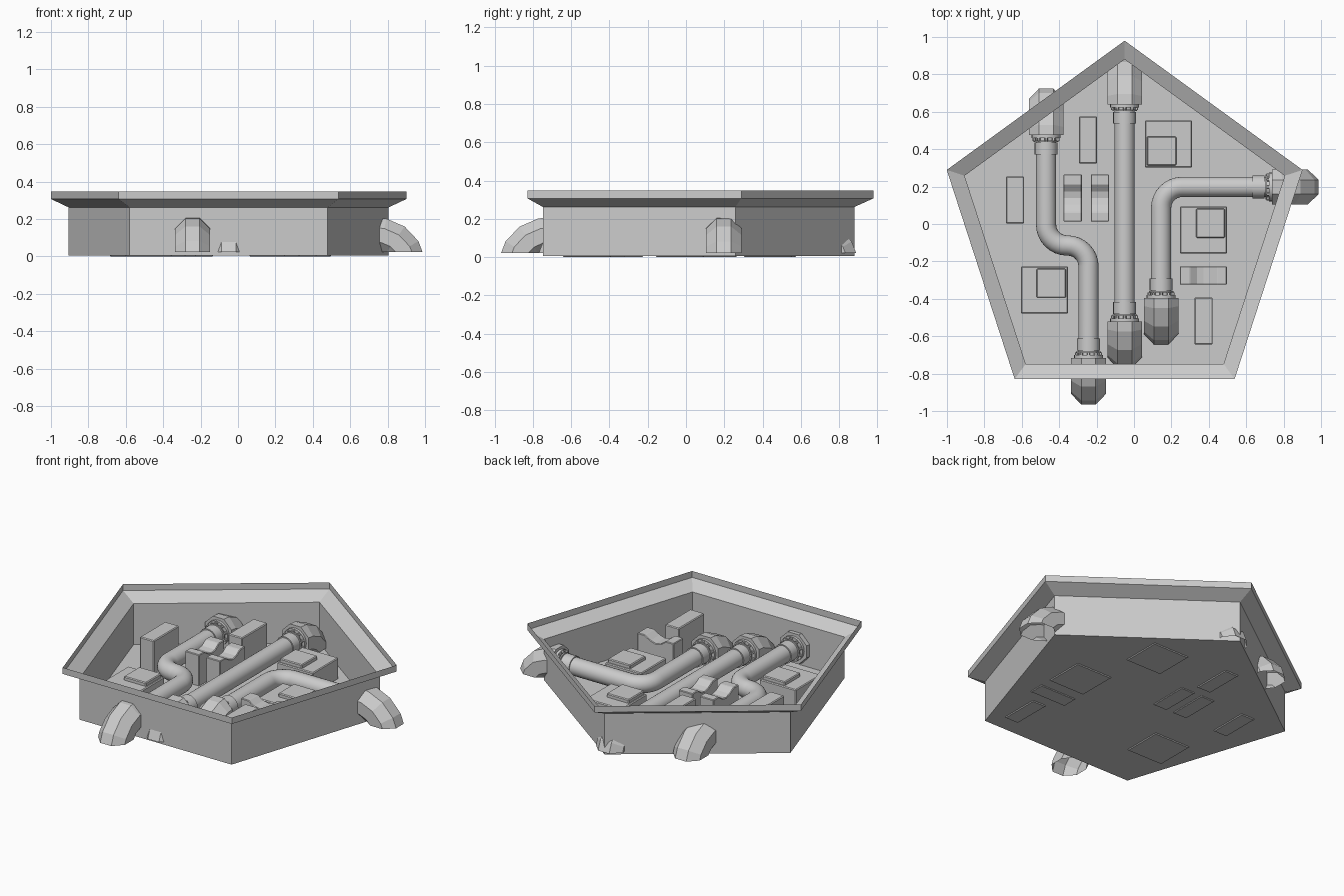
import bpy, bmesh
from math import sin, cos, pi, radians
from mathutils import Vector, Matrix

if "Cube" in bpy.data.objects:
    bpy.data.objects.remove(bpy.data.objects["Cube"])

Z = Vector((0, 0, 1))
PIPE_Z = 0.115
CX, CY = -0.05, -0.02


def finish(bm, name, smooth=False, bevel=0):
    bmesh.ops.recalc_face_normals(bm, faces=bm.faces)
    me = bpy.data.meshes.new(name)
    bm.to_mesh(me)
    bm.free()
    ob = bpy.data.objects.new(name, me)
    bpy.context.collection.objects.link(ob)
    if smooth:
        bpy.ops.object.select_all(action='DESELECT')
        ob.select_set(True)
        bpy.context.view_layer.objects.active = ob
        bpy.ops.object.shade_smooth_by_angle(angle=radians(40))
    if bevel:
        m = ob.modifiers.new("edge_bevel", 'BEVEL')
        m.width, m.segments = bevel, 1
    return ob


def bridge(bm, rings):
    for a, b in zip(rings, rings[1:]):
        n = len(a)
        for i in range(n):
            bm.faces.new((a[i], a[(i + 1) % n], b[(i + 1) % n], b[i]))


def sweep(bm, path, normal, r, n, phase=0.0):
    """path: (position, tangent) pairs lying in the plane of 'normal'."""
    rings = []
    for p, t in path:
        side = normal.cross(t).normalized()
        angs = [phase + 2 * pi * i / n for i in range(n)]
        rings.append([bm.verts.new(p + (side * cos(a) + normal * sin(a)) * r) for a in angs])
    bridge(bm, rings)
    return rings


def cylinder(bm, p, d, start, end, r, n=24):
    rings = sweep(bm, [(p + d * start, d), (p + d * end, d)], Z, r, n)
    for ring in rings:
        bm.faces.new(ring)


# Five-sided tray with flared rim, a thin sheet
bm = bmesh.new()
rings = []
for r, z in [(0.9, 0.005), (0.9, 0.262), (1.0, 0.307), (1.0, 0.347)]:
    rings.append([bm.verts.new((CX + r * cos(pi / 2 + 2 * pi * i / 5),
                                CY + r * sin(pi / 2 + 2 * pi * i / 5), z)) for i in range(5)])
bridge(bm, rings)
bm.faces.new(rings[0])
finish(bm, "pentagon_tray")


# Elbow housing (octagonal, bending down into the floor) with flange, bolts and collar
def pipe_end(name, x, y, dx, dy):
    p, d = Vector((x, y, PIPE_Z)), Vector((dx, dy, 0))
    bend = 0.174
    path = []
    for deg in (0, 12, 35, 58, 80, 90):
        a = radians(deg)
        path.append((p + d * bend * sin(a) + Z * bend * (cos(a) - 1), d * cos(a) - Z * sin(a)))
    bm = bmesh.new()
    rings = sweep(bm, path, d.cross(Z), 0.0925 / cos(pi / 8), 8, pi / 8)
    bm.faces.new(rings[0])
    bmesh.ops.bisect_plane(bm, geom=bm.verts[:] + bm.edges[:] + bm.faces[:],
                           plane_co=(0, 0, 0.022), plane_no=(0, 0, 1), clear_inner=True)
    finish(bm, name + "_elbow")

    bm = bmesh.new()
    cylinder(bm, p, d, -0.016, 0.0, 0.077)
    cylinder(bm, p, d, -0.036, -0.028, 0.066)
    cylinder(bm, p, d, -0.104, -0.040, 0.061)
    side = d.cross(Z)
    for i in range(10):
        a = 2 * pi * (i + 0.5) / 10
        q = p + (side * cos(a) + Z * sin(a)) * 0.067
        cylinder(bm, q, d, -0.03, -0.014, 0.009, 6)
    finish(bm, name + "_flange", smooth=True)


# Pipes: straight runs with rounded corners
def pipe(name, pts, r_bend=0.112):
    pts = [Vector((x, y, PIPE_Z)) for x, y in pts]
    d0 = (pts[1] - pts[0]).normalized()
    path = [(pts[0], d0)]
    for a, b, c in zip(pts, pts[1:], pts[2:]):
        u, v = (b - a).normalized(), (c - b).normalized()
        centre = b - u * r_bend + v * r_bend
        for k in range(9):
            t = pi / 2 * k / 8
            path.append((centre + (u * sin(t) - v * cos(t)) * r_bend, u * cos(t) + v * sin(t)))
    d1 = (pts[-1] - pts[-2]).normalized()
    path.append((pts[-1], d1))
    bm = bmesh.new()
    sweep(bm, path, Z, 0.054, 24)
    finish(bm, name, smooth=True)
    for end, (p, d) in (("start", (pts[0], -d0)), ("finish", (pts[-1], d1))):
        pipe_end(f"{name}_{end}", p.x, p.y, d.x, d.y)


pipe("straight_pipe", [(-0.05, 0.64), (-0.05, -0.52)])
pipe("s_bend_pipe", [(-0.47, 0.475), (-0.47, -0.115), (-0.243, -0.115), (-0.243, -0.717)])
pipe("corner_pipe", [(0.145, -0.395), (0.145, 0.198), (0.738, 0.198)])


# Equipment boxes on the floor
def box(name, x0, x1, y0, y1, z0, z1):
    bm = bmesh.new()
    bmesh.ops.create_cube(bm, size=1, matrix=Matrix.LocRotScale(
        Vector(((x0 + x1) / 2, (y0 + y1) / 2, (z0 + z1) / 2)), None,
        Vector((x1 - x0, y1 - y0, z1 - z0))))
    finish(bm, name, bevel=0.005)


for i, (x, y) in enumerate([(-0.246, 0.449), (-0.636, 0.128), (0.372, -0.518)]):
    box(f"tall_box_{i}", x - 0.049, x + 0.049, y - 0.126, y + 0.126, 0, 0.21)

# Low square cabinets with an off-centre raised lid
for i, (x, y, lx, ly) in enumerate([(0.185, 0.428, 0.148, 0.390),
                                    (-0.478, -0.353, -0.442, -0.316),
                                    (0.371, -0.032, 0.409, 0.004)]):
    box(f"cabinet_{i}", x - 0.126, x + 0.126, y - 0.126, y + 0.126, 0, 0.135)
    box(f"cabinet_lid_{i}", lx - 0.078, lx + 0.078, ly - 0.078, ly + 0.078, 0.12, 0.158)


# Boxes with a wavy top, profile runs along direction d
def wavy_box(name, x, y, d):
    d = Vector(d)
    side = Z.cross(d)
    prof = [(-0.126, 0), (-0.126, 0.198), (-0.072, 0.198), (-0.035, 0.172),
            (0.0, 0.166), (0.035, 0.176), (0.075, 0.2), (0.126, 0.2), (0.126, 0)]
    bm = bmesh.new()
    rings = [[bm.verts.new(Vector((x, y, 0)) + d * t + side * s + Z * z) for t, z in prof]
             for s in (-0.049, 0.049)]
    bridge(bm, rings)
    for ring in rings:
        bm.faces.new(ring)
    finish(bm, name, bevel=0.004)


wavy_box("wavy_box_left", -0.328, 0.139, (0, -1, 0))
wavy_box("wavy_box_middle", -0.182, 0.139, (0, -1, 0))
wavy_box("wavy_box_right", 0.371, -0.275, (1, 0, 0))
